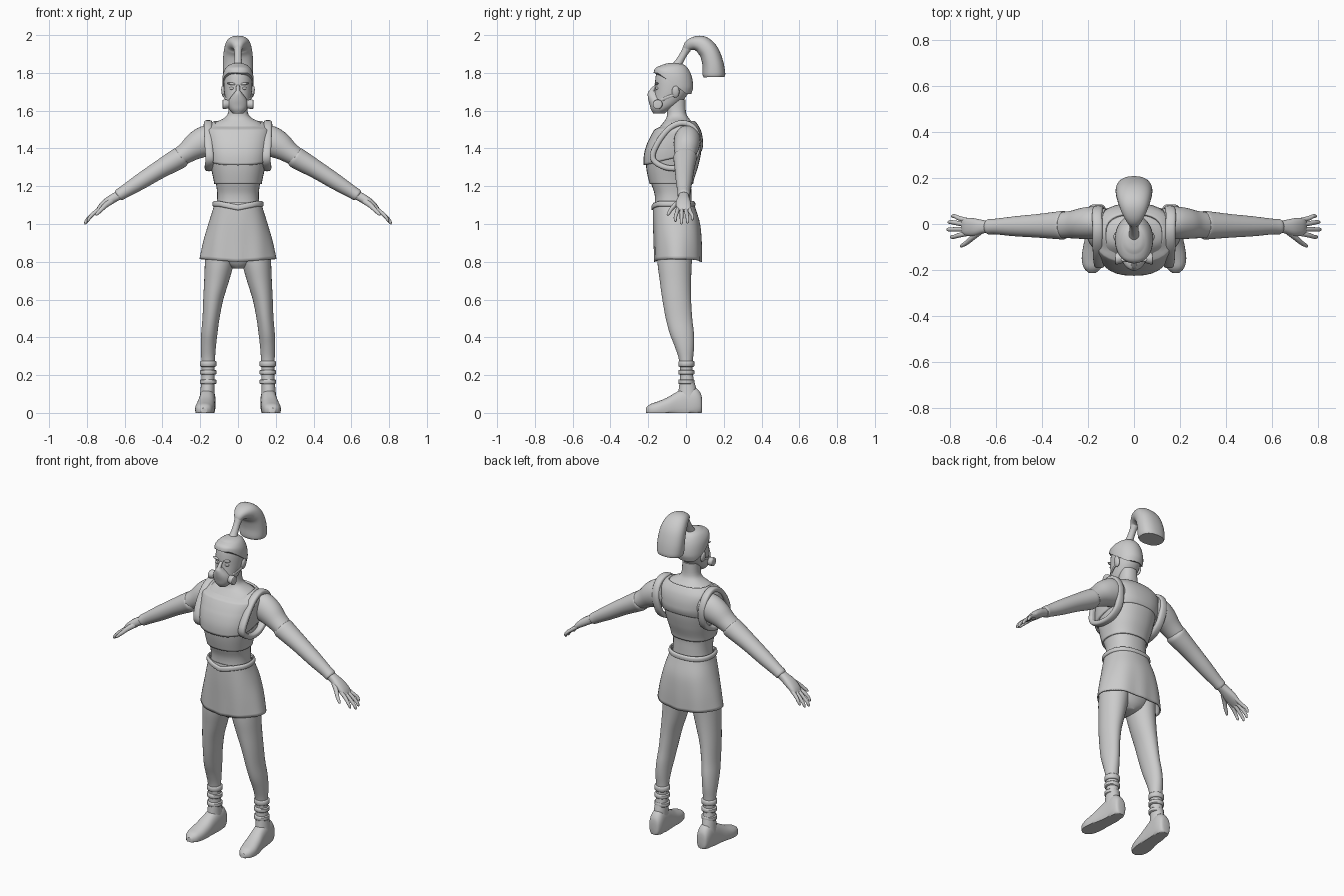
import bpy, bmesh, math
from mathutils import Vector, Matrix

X, Y, Z = Vector((1, 0, 0)), Vector((0, 1, 0)), Vector((0, 0, 1))


def resample(rows, k, closed=False):
    """Catmull-Rom through rows of (x, y, z, a, b)."""
    n, out = len(rows), []
    get = (lambda i: rows[i % n]) if closed else (lambda i: rows[max(0, min(n - 1, i))])
    for i in range(n if closed else n - 1):
        p = [get(i + j) for j in (-1, 0, 1, 2)]
        for s in range(k):
            t = s / k
            out.append([0.5 * (2 * q + (r - o) * t + (2 * o - 5 * q + 4 * r - w) * t * t
                               + (3 * q - o - 3 * r + w) * t ** 3)
                        for o, q, r, w in zip(*p)])
    return out if closed else out + [list(rows[-1])]


def finish(name, bm, mirror=False, thick=0):
    bmesh.ops.recalc_face_normals(bm, faces=bm.faces)
    me = bpy.data.meshes.new(name)
    bm.to_mesh(me)
    bm.free()
    ob = bpy.data.objects.new(name, me)
    bpy.context.collection.objects.link(ob)
    if thick:
        m = ob.modifiers.new("Thickness", 'SOLIDIFY')
        m.thickness, m.offset = thick, -1
    if mirror:
        ob.modifiers.new("Mirror", 'MIRROR')
    return ob


def loft(name, rows, u=X, v=None, n=32, k=4, e=2.0, closed=False, caps=True,
         warp=None, mirror=False, thick=0):
    """Skin of superellipse rings; v=None turns the rings along the path."""
    rows = resample(rows, k, closed)
    bm, rings, N = bmesh.new(), [], len(rows)
    for i, (x, y, z, a, b) in enumerate(rows):
        w = v
        if w is None:
            i0, i1 = ((i - 1) % N, (i + 1) % N) if closed else (max(i - 1, 0), min(i + 1, N - 1))
            t = Vector(rows[i1][:3]) - Vector(rows[i0][:3])
            w = t.cross(u).normalized()
        ring = []
        for j in range(n):
            th = 2 * math.pi * j / n
            c, s = math.cos(th), math.sin(th)
            co = (Vector((x, y, z)) + u * (a * math.copysign(abs(c) ** (2 / e), c))
                  + w * (b * math.copysign(abs(s) ** (2 / e), s)))
            ring.append(bm.verts.new(warp(co) if warp else co))
        rings.append(ring)
    for i in range(N if closed else N - 1):
        r, q = rings[i], rings[(i + 1) % N]
        for j in range(n):
            bm.faces.new((r[j], r[(j + 1) % n], q[(j + 1) % n], q[j]))
    if caps and not closed:
        bm.faces.new(rings[0])
        bm.faces.new(rings[-1])
    return finish(name, bm, mirror, thick)


def ball(name, loc, size, rot=0, mirror=False):
    bm = bmesh.new()
    mat = Matrix.Translation(loc) @ Matrix.Rotation(rot, 4, 'Y') @ Matrix.Diagonal((*size, 1))
    bmesh.ops.create_uvsphere(bm, u_segments=20, v_segments=12, radius=1, matrix=mat)
    return finish(name, bm, mirror)


def upright(table):
    """(z, centre y, half width, half depth) -> loft rows."""
    return [(0, cy, z, a, b) for z, cy, a, b in table]


def layer(rows, z0, z1, grow):
    """Part of a lofted body between two heights, pushed outwards."""
    return [(x, y, z, a + grow, b + grow) for x, y, z, a, b in resample(rows, 8) if z0 <= z <= z1]


# Torso and neck
torso = upright([(1.06, -.067, .118, .10), (1.15, -.068, .110, .097), (1.22, -.078, .118, .108),
                 (1.30, -.074, .135, .128), (1.38, -.067, .150, .138), (1.45, -.053, .157, .124),
                 (1.50, -.045, .155, .104), (1.535, -.042, .125, .08), (1.56, -.045, .075, .06),
                 (1.59, -.05, .052, .05), (1.66, -.055, .048, .052)])
loft("torso", torso, v=Y, e=2.3)

# Cropped top and the vest over it
loft("cropped_top", layer(torso, 1.205, 1.42, .009), v=Y, e=2.3, k=1, caps=False, thick=.008)


def vest_hem(c):
    c.z += .04 * max(0, 1 - (c.z - 1.33) / .1) * (c.y + .1) / .15
    if c.z > 1.50 and c.y < -.05:
        c.z -= (c.z - 1.50) * .6 * min(1, (-.05 - c.y) / .06)
    return c


loft("vest", layer(torso, 1.335, 1.547, .018), v=Y, e=2.5, k=1, caps=False, warp=vest_hem, thick=.012)
loft("vest_armhole_trim",
     [(x, y, z, .022, .015) for x, y, z in
      [(.155, -.155, 1.42), (.15, -.175, 1.345), (.155, -.11, 1.30), (.15, -.02, 1.30),
       (.148, .045, 1.35), (.155, .066, 1.44), (.16, .04, 1.51), (.158, -.02, 1.535),
       (.158, -.09, 1.505)]], n=16, e=3, closed=True, mirror=True)

# Skirt, waistband and hips
loft("hips", upright([(1.10, -.067, .115, .098), (1.0, -.06, .145, .11), (.88, -.055, .155, .105),
                      (.80, -.055, .11, .08), (.765, -.055, .03, .05)]), v=Y)


def pleats(c):
    f = max(0, 1.08 - c.z) / .28
    th = math.atan2(c.y + .05, c.x)
    s = 1 + .022 * f * math.cos(8 * th)
    c.x *= s
    c.y = -.045 + (c.y + .045) * s
    c.z += .015 * f * abs(math.cos(th)) ** 2
    return c


loft("skirt", upright([(1.115, -.067, .124, .106), (1.08, -.062, .132, .113), (1.0, -.05, .155, .124),
                       (.90, -.044, .181, .126), (.80, -.042, .200, .124)]),
     v=Y, n=64, e=2.3, caps=False, warp=pleats, thick=.008)


def waist_dip(c):
    if c.y < -.1:
        c.z -= .02 * max(0, 1 - abs(c.x) / .1)
    return c


loft("waistband", upright([(1.092, -.067, .128, .11), (1.098, -.067, .135, .116),
                           (1.115, -.067, .134, .115), (1.122, -.067, .124, .106)]),
     v=Y, n=48, e=2.3, caps=False, warp=waist_dip, thick=.008)

# Legs
loft("leg", [(.088, -.055, .92, .08, .095), (.098, -.06, .80, .077, .091), (.113, -.056, .70, .066, .083),
             (.131, -.049, .60, .053, .076), (.143, -.037, .50, .045, .070), (.152, -.022, .42, .043, .064),
             (.157, -.008, .35, .040, .051), (.158, 0, .28, .036, .037), (.158, .003, .20, .034, .034),
             (.161, .008, .13, .037, .046), (.163, .01, .08, .04, .055)], v=Y, mirror=True)

# Ankle straps
for i, (z, h) in enumerate([(.26, .016), (.215, .013), (.165, .013)]):
    loft(f"ankle_strap_{i + 1}", [(.158, .002, z - h, .036, .036), (.158, .002, z - h * .7, .043, .042),
                                  (.158, .002, z + h * .7, .043, .042), (.158, .002, z + h, .036, .036)],
         v=Y, k=2, mirror=True)


# Shoes, flattened on the ground
def shoe_sole(c):
    c.z = max(c.z, 0)
    return c


loft("shoe", [(.160, .085, .04, .018, .03), (.160, .078, .048, .032, .055), (.160, .05, .055, .041, .078),
              (.162, 0, .05, .043, .083), (.166, -.05, .04, .045, .070), (.172, -.10, .026, .049, .055),
              (.178, -.15, .018, .049, .042), (.180, -.19, .014, .038, .032), (.181, -.212, .01, .016, .016)],
     v=Z, n=32, e=2.4, warp=shoe_sole, mirror=True)

# Arms and long gloves
loft("upper_arm", [(.12, .005, 1.455, .06, .07), (.17, .006, 1.44, .07, .08), (.22, .003, 1.415, .068, .073),
                   (.27, -.002, 1.38, .06, .057), (.33, -.006, 1.34, .055, .048)], u=Y, mirror=True)
loft("glove_sleeve", [(.302, -.005, 1.355, .052, .046), (.306, -.005, 1.352, .062, .056),
                      (.34, -.006, 1.332, .059, .055), (.42, -.008, 1.285, .051, .048),
                      (.52, -.01, 1.222, .043, .042), (.60, -.011, 1.172, .034, .034),
                      (.632, -.012, 1.152, .033, .031), (.635, -.012, 1.150, .022, .02)], u=Y, mirror=True)

# Hands
loft("palm", [(.615, -.012, 1.16, .024, .024), (.65, -.012, 1.142, .028, .024), (.69, -.014, 1.117, .038, .023),
              (.725, -.012, 1.09, .039, .017), (.745, -.01, 1.07, .032, .009)],
     u=Y, n=20, e=2.4, mirror=True)
fingers = [(.014, .034, .79, 1.02), (-.004, .008, .805, 1.003),
           (-.022, -.024, .81, .998), (-.040, -.056, .795, 1.012)]
for i, (y0, y1, x, z) in enumerate(fingers):
    loft(f"finger_{i + 1}", [(.715, y0, 1.092, .011, .011), (.757, (y0 + y1) / 2, 1.062, .0105, .0105),
                             (x - .012, y1, z + .025, .009, .009), (x - .002, y1, z + .007, .007, .007),
                             (x, y1, z, .002, .002)], u=Y, n=12, mirror=True)
loft("thumb", [(.665, -.03, 1.125, .016, .017), (.70, -.058, 1.10, .014, .014), (.725, -.08, 1.075, .011, .011),
               (.748, -.094, 1.052, .008, .008), (.753, -.096, 1.046, .002, .002)], u=Y, n=12, mirror=True)

# Head
head = upright([(1.588, -.14, .022, .028), (1.60, -.135, .042, .042), (1.63, -.108, .058, .066),
                (1.67, -.086, .068, .083), (1.71, -.073, .074, .092), (1.76, -.066, .076, .097),
                (1.80, -.066, .071, .09), (1.83, -.067, .055, .07), (1.846, -.068, .032, .042),
                (1.852, -.068, .008, .01)])
loft("head", head, v=Y, e=2.1)
ball("ear", (.077, -.055, 1.70), (.011, .02, .032), .15, True)


# Tight hair, hairline high at the forehead and low at the nape
def hairline(c):
    f = max(0, min(1, (1.84 - c.z) / .1))
    c.z += f * (.06 if c.y < -.07 else -.055) * min(1, abs(c.y + .07) / .08)
    if c.y > -.07:
        c.y -= .012 * max(0, 1.72 - c.z) / .05
    return c


loft("hair_cap", layer(head, 1.735, 1.853, .007), v=Y, e=2.1, k=1, warp=hairline, caps=True)

# Face and breathing mask
ball("brow", (.032, -.155, 1.742), (.026, .011, .007), -.15, True)
ball("eye", (.031, -.152, 1.718), (.015, .01, .008), 0, True)
loft("nose", [(0, -.158, 1.735, .009, .009), (0, -.178, 1.71, .011, .014), (0, -.184, 1.685, .016, .018)],
     v=Y, n=16)
loft("mask", upright([(1.705, -.178, .012, .018), (1.69, -.172, .024, .031), (1.66, -.152, .046, .048),
                      (1.63, -.142, .054, .05), (1.605, -.14, .045, .045), (1.584, -.142, .026, .03)]), v=Y, e=2.2)
loft("mask_filter", [(.04, -.145, 1.635, .02, .02), (.066, -.149, 1.634, .025, .025),
                     (.080, -.151, 1.633, .024, .024), (.083, -.151, 1.633, .016, .016)],
     u=Y, v=Z, n=24, k=2, mirror=True)
loft("mask_strap", [(.05, -.14, 1.65, .006, .008), (.069, -.10, 1.67, .005, .008), (.077, -.06, 1.685, .005, .008)],
     n=10, mirror=True)

# Ponytail with its wrapped stem
loft("ponytail_stem", [(0, -.05, 1.835, .026, .026), (0, -.035, 1.86, .021, .021), (0, -.012, 1.90, .019, .019),
                       (0, .006, 1.93, .023, .023)], n=20)
loft("ponytail", [(0, .0, 1.915, .016, .014), (0, .012, 1.94, .03, .027), (0, .043, 1.955, .05, .036),
                  (0, .085, 1.948, .066, .048), (0, .122, 1.91, .076, .052), (0, .142, 1.85, .08, .056),
                  (0, .148, 1.795, .078, .060), (0, .149, 1.778, .072, .056)], e=2.3)

# Smooth shading with crisp hems
for ob in bpy.context.collection.objects:
    bpy.ops.object.select_all(action='DESELECT')
    ob.select_set(True)
    bpy.context.view_layer.objects.active = ob
    bpy.ops.object.shade_smooth_by_angle(angle=math.radians(40))
